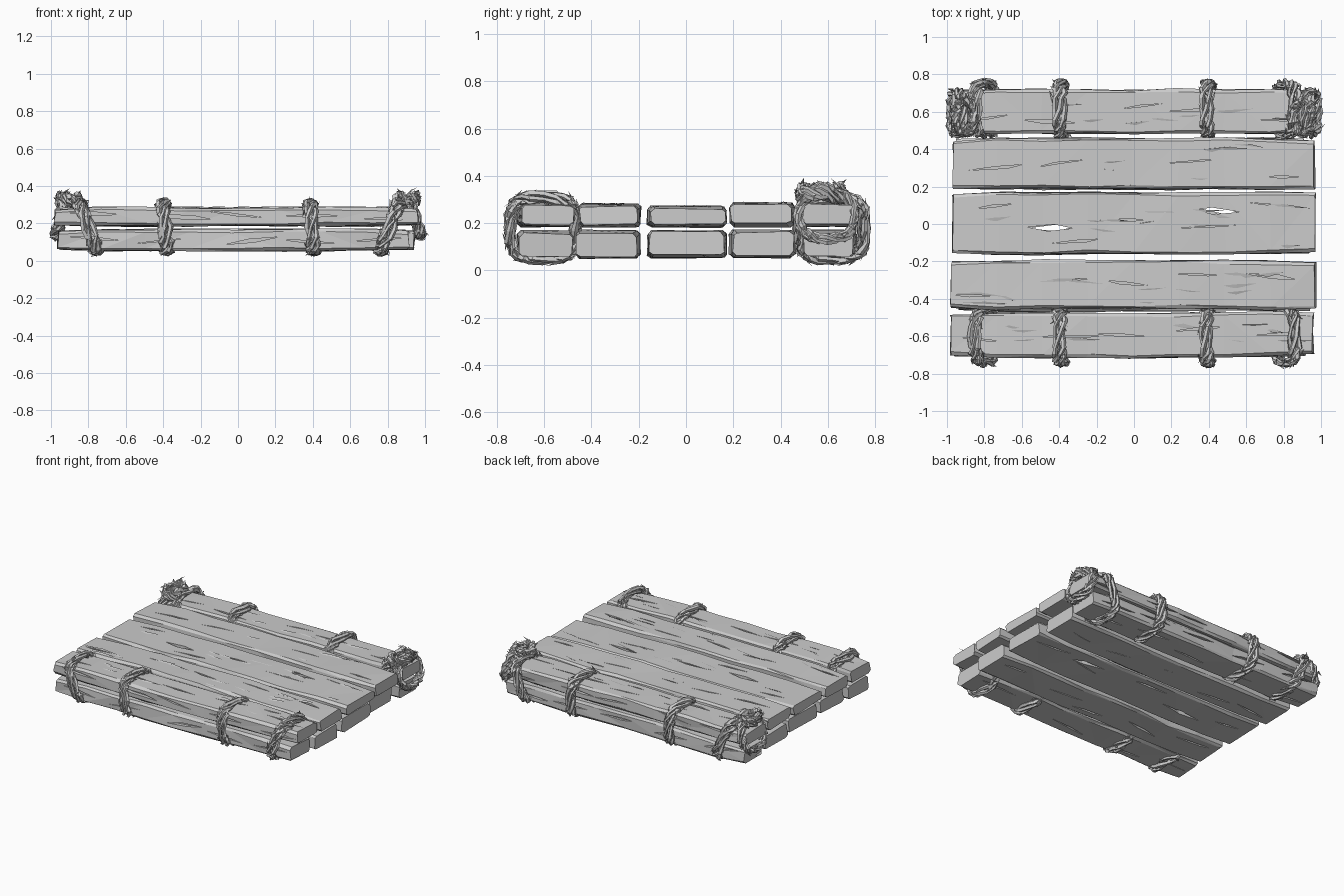
import bpy, bmesh, math, random
from mathutils import Vector

random.seed(7)
cube = bpy.data.objects.get("Cube")
if cube:
    bpy.data.objects.remove(cube, do_unlink=True)


def make_material(name, value):
    mat = bpy.data.materials.new(name)
    mat.use_nodes = True
    colour = (value, value, value, 1)
    mat.diffuse_color = colour
    mat.node_tree.nodes["Principled BSDF"].inputs["Base Color"].default_value = colour
    return mat


GREY = make_material("plain grey", 0.6)


def jit(a):
    return random.uniform(-a, a)


def finish(bm, name, hidden=False):
    bmesh.ops.recalc_face_normals(bm, faces=bm.faces)
    mesh = bpy.data.meshes.new(name)
    bm.to_mesh(mesh)
    bm.free()
    mesh.materials.append(GREY)
    obj = bpy.data.objects.new(name, mesh)
    bpy.context.collection.objects.link(obj)
    obj.hide_render = hidden
    return obj


def loft(bm, rings, closed=False):
    """Skin rings of points, capping the ends when the path is open."""
    rows = [[bm.verts.new(p) for p in ring] for ring in rings]
    n = len(rows[0])
    for i in range(len(rows) if closed else len(rows) - 1):
        a, b = rows[i], rows[(i + 1) % len(rows)]
        for k in range(n):
            bm.faces.new((a[k], a[(k + 1) % n], b[(k + 1) % n], b[k]))
    if not closed:
        bm.faces.new(rows[0])
        bm.faces.new(rows[-1][::-1])


def crack_cutter(bm, x, y, z, length, width, depth, vertical):
    """Long wedge with a diamond outline, sunk into a top or side face."""
    slant = jit(0.02)
    outline = [(-length, -slant), (jit(length / 2), -width),
               (length, slant), (jit(length / 2), width)]
    rings = []
    for d in (-depth, depth):
        if vertical:
            rings.append([(x + u, y + v, z + d) for u, v in outline])
        else:
            rings.append([(x + u, y + d, z + v) for u, v in outline])
    loft(bm, rings)


def plank(name, x0, x1, y0, y1, z0, z1, outer=0, splits=()):
    # Rough hewn beam with worn corners
    bm = bmesh.new()
    c = 0.014
    rings = []
    stations = 9
    for i in range(stations):
        x = x0 + (x1 - x0) * i / (stations - 1)
        end = i in (0, stations - 1)
        s = 0.008 if end else 0
        a, b, lo, hi = y0 + s, y1 - s, z0 + s, z1 - s
        prof = [(a + c, lo), (b - c, lo), (b, lo + c), (b, hi - c),
                (b - c, hi), (a + c, hi), (a, hi - c), (a, lo + c)]
        dy, dz = jit(0.005), jit(0.004)
        rings.append([(x + jit(0.008), y + dy + jit(0.005), z + dz + jit(0.004))
                      for y, z in prof])
    loft(bm, rings)
    bmesh.ops.triangulate(bm, faces=[f for f in bm.faces if len(f.verts) == 4])
    obj = finish(bm, name)

    # Splits in the grain
    bm = bmesh.new()
    top = z0 > 0.1
    face_z = z1 if top else z0
    for k in range(5):
        x = x0 + (x1 - x0) * (k + 0.5 + jit(0.2)) / 5
        y = random.uniform(y0 + 0.06, y1 - 0.06)
        crack_cutter(bm, x, y, face_z, random.uniform(0.08, 0.16),
                     random.uniform(0.004, 0.009), 0.025, True)
        if outer:
            crack_cutter(bm, x + 0.05, y1 if outer > 0 else y0, (z0 + z1) / 2 + jit(0.02),
                         0.14, 0.008, 0.02, False)
    for x, y in splits:
        crack_cutter(bm, x, y, (z0 + z1) / 2, 0.12, 0.018, 0.2, True)
    cutter = finish(bm, name + "_crack_cutter", True)
    mod = obj.modifiers.new("cracks", "BOOLEAN")
    mod.operation = "DIFFERENCE"
    mod.solver = "EXACT"
    mod.use_self = True
    mod.object = cutter
    cutter.hide_viewport = False
    bpy.context.view_layer.objects.active = obj
    bpy.ops.object.modifier_apply(modifier=mod.name)
    bpy.data.objects.remove(cutter, do_unlink=True)


# Two layers of five planks: y range, top of the upper plank
ROWS = [("front", -0.71, -0.475, 0.285), ("front_inner", -0.455, -0.195, 0.28),
        ("middle", -0.16, 0.17, 0.27), ("back_inner", 0.185, 0.455, 0.285),
        ("back", 0.485, 0.72, 0.285)]
for label, y0, y1, top in ROWS:
    outer = {"front": -1, "back": 1}.get(label, 0)
    holes = [(-0.45, -0.02), (0.45, 0.07)] if label == "middle" else []
    plank("upper_plank_" + label, -0.975 + jit(0.01), 0.965 + jit(0.01),
          y0, y1, 0.187, top, outer, holes)
    plank("lower_plank_" + label, -0.945 + jit(0.02), 0.925 + jit(0.02),
          y0 + jit(0.01), y1, 0.055, 0.168, outer, holes)

# Bark slivers lifting off the deck
bm = bmesh.new()
for k in range(45):
    label, y0, y1, top = random.choice(ROWS)
    x, y = random.uniform(-0.85, 0.85), random.uniform(y0 + 0.03, y1 - 0.03)
    l, w = random.uniform(0.05, 0.15), random.uniform(0.004, 0.012)
    z = top - 0.002
    pts = [(x - l, y, z - 0.004), (x, y - w, z), (x + l, y + jit(0.02), z + 0.008),
           (x, y + w, z + 0.006)]
    v = [bm.verts.new(p) for p in pts]
    for f in ((0, 1, 3), (1, 2, 3), (0, 3, 2), (0, 2, 1)):
        bm.faces.new([v[i] for i in f])
finish(bm, "bark_slivers")


def rope(name, path, strands=4, spread=0.026, thick=0.013, shards=70):
    """Frayed lashing: twisted strands along a closed path, with loose fibres."""
    bm = bmesh.new()
    n = len(path)
    centre = sum(path, Vector()) / n
    tangents = [(path[(i + 1) % n] - path[i - 1]).normalized() for i in range(n)]
    normal = sum(((path[i] - centre).cross(tangents[i]) for i in range(n)), Vector())
    normal.normalize()
    for s in range(strands):
        rings = []
        for i, p in enumerate(path):
            out = tangents[i].cross(normal).normalized()
            turn = math.tau * (s / strands + 3 * i / n)
            c = p + normal * (spread * math.cos(turn) + jit(0.006)) \
                + out * (spread * 0.5 * math.sin(turn) + jit(0.006))
            r = thick * random.uniform(0.7, 1.3)
            rings.append([c + r * (normal * math.cos(math.tau * k / 5)
                                   + out * math.sin(math.tau * k / 5)) for k in range(5)])
        loft(bm, rings, True)
    for k in range(shards):
        i = random.randrange(n)
        out = tangents[i].cross(normal).normalized()
        a = random.uniform(0, math.tau)
        side = normal * math.cos(a) + out * 0.6 * math.sin(a)
        c = path[i] + side * spread * 1.2
        tip = c + tangents[i] * jit(0.05) + side * random.uniform(0, 0.025)
        w = tangents[i].cross(side).normalized() * 0.009
        pts = [c - w, c + w, tip, c + side * 0.01 + tangents[i] * 0.012]
        v = [bm.verts.new(p) for p in pts]
        for f in ((0, 1, 2), (0, 3, 1), (1, 3, 2), (0, 2, 3)):
            bm.faces.new([v[q] for q in f])
    finish(bm, name)


def squircle(n, a, b, power=0.6):
    """Rounded rectangle outline."""
    for i in range(n):
        t = math.tau * i / n
        c, s = math.cos(t), math.sin(t)
        yield (a * math.copysign(abs(c) ** power, c), b * math.copysign(abs(s) ** power, s))


# Lashings round the front and back pairs of planks
for side, yc in (("front", -0.605), ("back", 0.615)):
    for k, x in enumerate((-0.8, -0.39, 0.395, 0.81)):
        lean = (0.05 if x < 0 else -0.05) if abs(x) > 0.5 else 0.01
        path = [Vector((x - lean * v / 0.13, yc + u, 0.18 + v))
                for u, v in squircle(28, 0.138, 0.128)]
        rope(f"{side}_lashing_{k + 1}", path)

# Knots piled on the back corners, with a loop hanging over each plank end
for label, s in (("left", 1), ("right", -1)):
    coil = [Vector((s * (0.905 + u), 0.57 + v, 0.325 + jit(0.012)))
            for u, v in squircle(22, 0.05, 0.085, 0.9)]
    rope(f"back_{label}_knot", coil, 5, 0.024, 0.014, 90)
    loop = [Vector((s * (0.945 - 0.03 * v / 0.1), 0.595 + u, 0.23 + v))
            for u, v in squircle(24, 0.115, 0.1, 0.8)]
    rope(f"back_{label}_end_loop", loop, 4, 0.022, 0.012, 60)
